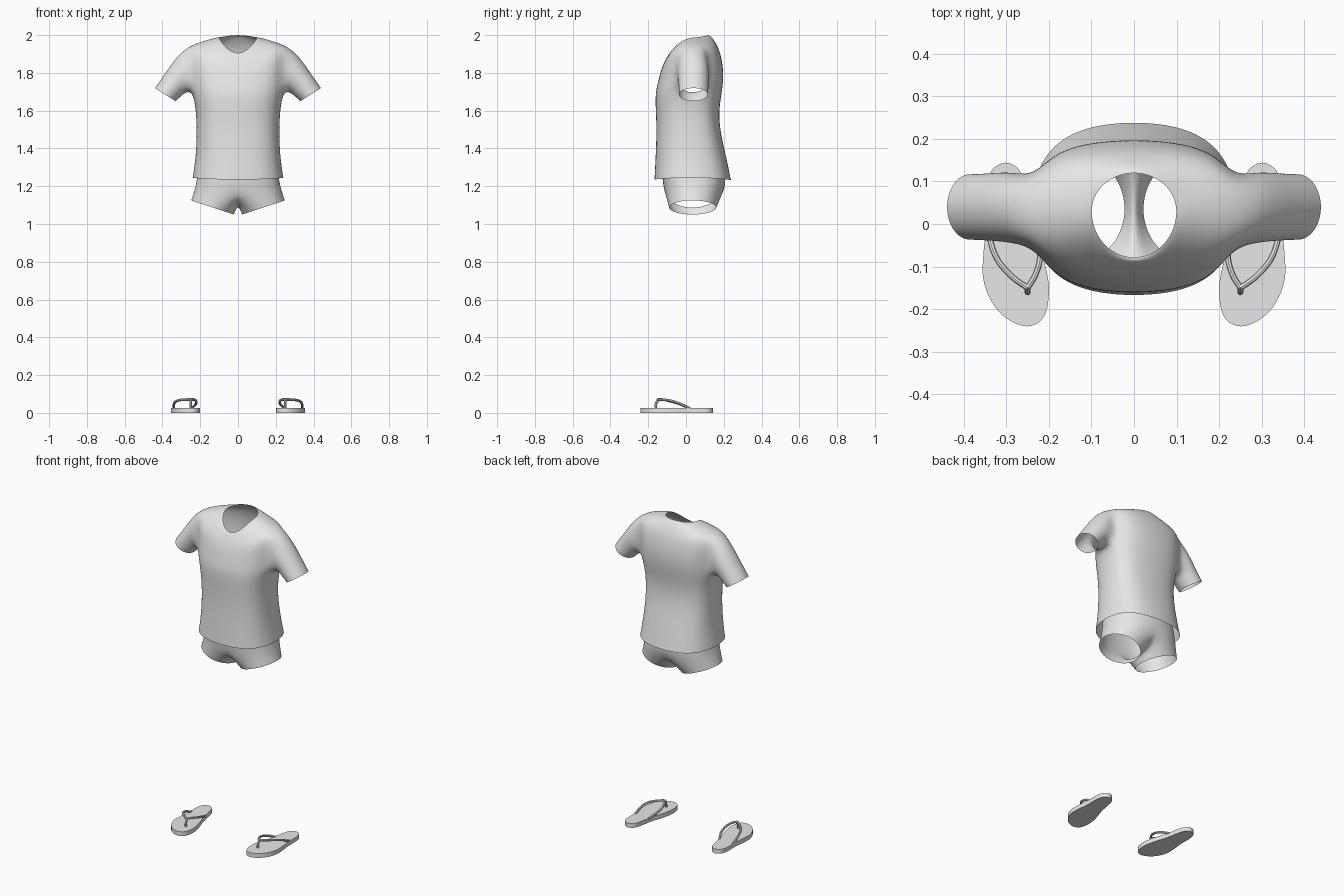
import bpy, bmesh, math
from mathutils import Vector

cube = bpy.data.objects.get("Cube")
if cube:
    bpy.data.objects.remove(cube, do_unlink=True)

grey = bpy.data.materials.new("light grey cloth")
grey.use_nodes = True
grey.diffuse_color = (0.8, 0.8, 0.8, 1)
for node in grey.node_tree.nodes:
    if node.type == 'BSDF_PRINCIPLED':
        node.inputs["Base Color"].default_value = (0.8, 0.8, 0.8, 1)

COLS = 16


def add_ring(bm, rx, front, back, z_side, z_front, z_back, power):
    """Rounded horizontal ring; column 0 is +x, column 4 is the back."""
    cy, verts = 0.03, []
    for k in range(COLS):
        a = 2 * math.pi * k / COLS
        c, s = math.cos(a), math.sin(a)
        ry, z_end = (back - cy, z_back) if s > 0 else (cy - front, z_front)
        x = math.copysign(abs(c) ** power, c) * rx * 1.02
        y = cy + math.copysign(abs(s) ** power, s) * ry * 1.02
        verts.append(bm.verts.new((x, y, z_side + (z_end - z_side) * s * s)))
    return verts


def bridge(bm, a, b, skip=()):
    n = len(a)
    for k in range(n):
        if k not in skip:
            bm.faces.new((a[k], a[(k + 1) % n], b[(k + 1) % n], b[k]))


def finish(bm, name, smooth=True):
    bmesh.ops.recalc_face_normals(bm, faces=bm.faces[:])
    mesh = bpy.data.meshes.new(name)
    bm.to_mesh(mesh)
    bm.free()
    mesh.materials.append(grey)
    obj = bpy.data.objects.new(name, mesh)
    bpy.context.collection.objects.link(obj)
    if smooth:
        for p in mesh.polygons:
            p.use_smooth = True
        sub = obj.modifiers.new("smooth", 'SUBSURF')
        sub.levels = sub.render_levels = 3
    return obj


def select_only(obj):
    bpy.ops.object.select_all(action='DESELECT')
    obj.select_set(True)
    bpy.context.view_layer.objects.active = obj


# Shirt: body rings from hem to neck, with armholes left open at the sides
bm = bmesh.new()
body = [add_ring(bm, *r) for r in (
    (.240, -.167, .238, 1.245, 1.235, 1.232, .80),
    (.222, -.160, .212, 1.36, 1.36, 1.36, .78),
    (.217, -.155, .178, 1.50, 1.50, 1.50, .76),
    (.223, -.160, .174, 1.61, 1.61, 1.61, .75),
    (.240, -.162, .190, 1.70, 1.69, 1.70, .75),
    (.245, -.148, .198, 1.77, 1.75, 1.77, .75),
    (.250, -.133, .195, 1.86, 1.81, 1.84, .75),
    (.252, -.116, .178, 1.948, 1.852, 1.92, .78),
    (.175, -.098, .152, 1.972, 1.884, 1.968, .90),
    (.113, -.088, .134, 1.988, 1.902, 1.994, 1.0),
    (.100, -.079, .120, 1.987, 1.902, 2.0, 1.0))]
BOTTOM, TOP = 4, 7
for i in range(len(body) - 1):
    bridge(bm, body[i], body[i + 1],
           (15, 0, 7, 8) if BOTTOM <= i < TOP else ())

# Sleeves: rings given by the top point, bottom point and half depth
SLEEVE = (((.315, 1.90), (.272, 1.698), .084),
          ((.378, 1.81), (.297, 1.68), .080),
          ((.440, 1.72), (.330, 1.65), .078))
for side, (fr, mid, bk) in ((1, (15, 0, 1)), (-1, (9, 8, 7))):
    low, high = body[BOTTOM], body[TOP]
    loop = [low[fr], low[mid], low[bk], body[5][bk], body[6][bk],
            high[bk], high[mid], high[fr], body[6][fr], body[5][fr]]
    for top, bottom, depth in SLEEVE:
        t, b = Vector(top), Vector(bottom)
        ring = []
        for k in range(10):
            a = math.radians(-126 + 36 * k)
            p = (t + b) / 2 + (t - b) / 2 * math.sin(a) * 1.05
            y = .04 + depth * 1.05 * math.cos(a)
            ring.append(bm.verts.new((side * p.x, y, p.y)))
        bridge(bm, loop, ring)
        loop = ring
finish(bm, "shirt")

# Shorts: hip rings, then a crotch strip that splits into two leg openings
bm = bmesh.new()
hips = [add_ring(bm, *r) for r in (
    (.205, -.130, .185, 1.33, 1.33, 1.33, .85),
    (.214, -.126, .212, 1.25, 1.25, 1.25, .85),
    (.228, -.116, .205, 1.185, 1.165, 1.175, .85))]
for a, b in zip(hips, hips[1:]):
    bridge(bm, a, b)
crotch = [bm.verts.new(p) for p in
          ((0, .11, 1.115), (0, .035, 1.10), (0, -.04, 1.115))]
for side in (1, -1):
    half = [hips[-1][k % COLS if side > 0 else (8 - k) % COLS]
            for k in range(-4, 5)]
    leg = []
    for k in range(12):
        a = math.radians(-120 + 30 * k)
        c, s = math.cos(a), math.sin(a)
        leg.append(bm.verts.new((side * (.135 + .118 * c),
                                 .035 + .130 * s, 1.0875 + .039 * c)))
    bridge(bm, half + crotch, leg)
finish(bm, "shorts")


def spline(points, closed, steps=6):
    """Smooth path through the points."""
    pts = [Vector(p) for p in points]
    n, out = len(pts), []
    for i in range(n if closed else n - 1):
        ids = [i - 1, i, i + 1, i + 2]
        p = [pts[j % n] if closed else pts[min(max(j, 0), n - 1)] for j in ids]
        for k in range(steps):
            t = k / steps
            out.append((2 * p[1] + (p[2] - p[0]) * t
                        + (2 * p[0] - 5 * p[1] + 4 * p[2] - p[3]) * t * t
                        + (3 * p[1] - p[0] - 3 * p[2] + p[3]) * t ** 3) / 2)
    return out if closed else out + [pts[-1]]


def tube(name, points, side, radius):
    path = spline(points, False)
    curve = bpy.data.curves.new(name, 'CURVE')
    curve.dimensions = '3D'
    curve.bevel_depth = radius
    curve.bevel_resolution = 2
    curve.use_fill_caps = True
    line = curve.splines.new('POLY')
    line.points.add(len(path) - 1)
    for point, p in zip(line.points, path):
        point.co = (side * p.x, p.y, p.z, 1)
    curve.materials.append(grey)
    obj = bpy.data.objects.new(name, curve)
    bpy.context.collection.objects.link(obj)
    select_only(obj)
    bpy.ops.object.convert(target='MESH')
    bpy.ops.object.shade_smooth_by_angle()


# Sandals: flat sole, toe post and two straps
SOLE = ((.245, -.24), (.29, -.228), (.33, -.19), (.354, -.13), (.353, -.06),
        (.346, .0), (.346, .08), (.335, .125), (.302, .144), (.268, .125),
        (.252, .07), (.238, .0), (.213, -.08), (.20, -.15), (.21, -.215))
STRAPS = {
    "toe_post": ((.25, -.160, .022), (.25, -.158, .05), (.25, -.145, .071)),
    "outer_strap": ((.25, -.150, .071), (.285, -.125, .070),
                    (.32, -.085, .065), (.338, -.035, .050), (.340, .02, .024)),
    "inner_strap": ((.25, -.150, .071), (.232, -.12, .070),
                    (.221, -.08, .061), (.224, -.03, .046), (.245, .02, .024))}
for side, label in ((1, "left"), (-1, "right")):
    bm = bmesh.new()
    outline = spline([(x, y, 0) for x, y in SOLE], True)
    base = bm.faces.new([bm.verts.new((side * p.x, p.y, 0)) for p in outline])
    top = bmesh.ops.extrude_face_region(bm, geom=[base], use_keep_orig=True)
    bmesh.ops.translate(bm, vec=(0, 0, .027), verts=[
        g for g in top["geom"] if isinstance(g, bmesh.types.BMVert)])
    select_only(finish(bm, label + "_sole", smooth=False))
    bpy.ops.object.shade_smooth_by_angle()
    for part, points in STRAPS.items():
        tube(label + "_" + part, points, side, .007)
